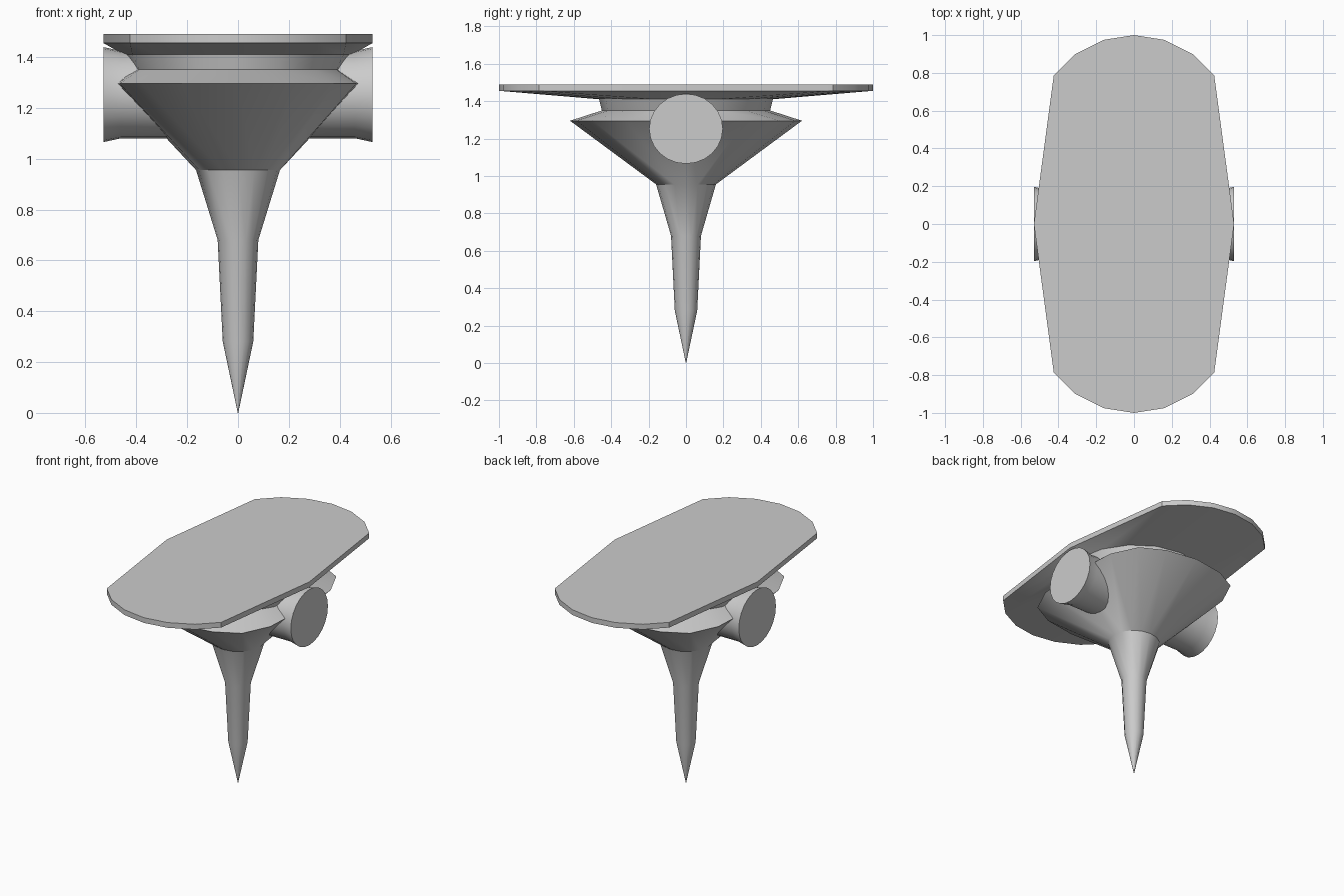
import bpy, bmesh, math

if "Cube" in bpy.data.objects:
    bpy.data.objects.remove(bpy.data.objects["Cube"])

grey = bpy.data.materials.new("plain grey")
grey.diffuse_color = (0.6, 0.6, 0.6, 1)
grey.use_nodes = True
grey.node_tree.nodes["Principled BSDF"].inputs["Base Color"].default_value = grey.diffuse_color


def mirrored(quarter):
    """Full 16-point outline from a quarter running from the +y tip to the +x tip."""
    right = quarter + [(x, -y) for x, y in quarter[-2::-1]]
    return right + [(-x, y) for x, y in right[-2:0:-1]]


def oval(rx, ry, n=16):
    return [(rx * math.sin(2 * math.pi * i / n), ry * math.cos(2 * math.pi * i / n))
            for i in range(n)]


def loft(name, rings, place, smooth_angle):
    """Join outlines [(height, points)] into a closed skin."""
    bm = bmesh.new()
    loops = [[bm.verts.new(place(x, y, h)) for x, y in pts] for h, pts in rings]
    for a, b in zip(loops, loops[1:]):
        for i in range(len(a)):
            j = (i + 1) % len(a)
            bm.faces.new((a[i], a[j], b[j], b[i]))
    bm.faces.new(loops[0])
    bm.faces.new(loops[-1])
    bmesh.ops.remove_doubles(bm, verts=bm.verts, dist=0.0002)
    bmesh.ops.recalc_face_normals(bm, faces=bm.faces)
    mesh = bpy.data.meshes.new(name)
    bm.to_mesh(mesh)
    bm.free()
    mesh.materials.append(grey)
    mesh.shade_smooth()
    mesh.set_sharp_from_angle(angle=math.radians(smooth_angle))
    obj = bpy.data.objects.new(name, mesh)
    bpy.context.collection.objects.link(obj)
    return obj


# Outlines of the top plate and of the flared collar
plate = mirrored([(0, 1), (0.16, 0.975), (0.31, 0.9), (0.425, 0.785), (0.53, 0)])
collar = mirrored([(0, 0.62), (0.22, 0.585), (0.38, 0.5), (0.465, 0.32), (0.482, 0)])

# Spike, collar, neck and plate as one continuous skin
loft("spike_and_plate", [
    (0.0, oval(0.001, 0.001)),
    (0.28, oval(0.06, 0.06)),
    (0.68, oval(0.08, 0.08)),
    (0.955, oval(0.165, 0.16)),
    (1.295, collar),
    (1.35, oval(0.42, 0.45)),
    (1.41, oval(0.45, 0.465)),
    (1.455, plate),
    (1.49, plate),
], lambda x, y, h: (x, y, h), 30)

# Side trunnions, flared slightly at the outer end
for side, label in ((-1, "left"), (1, "right")):
    loft(label + "_trunnion", [
        (0.15, oval(0.18, 0.172, 24)),
        (0.46, oval(0.18, 0.172, 24)),
        (0.53, oval(0.197, 0.187, 24)),
    ], lambda x, y, h: (side * h, x, 1.252 + y), 30)
